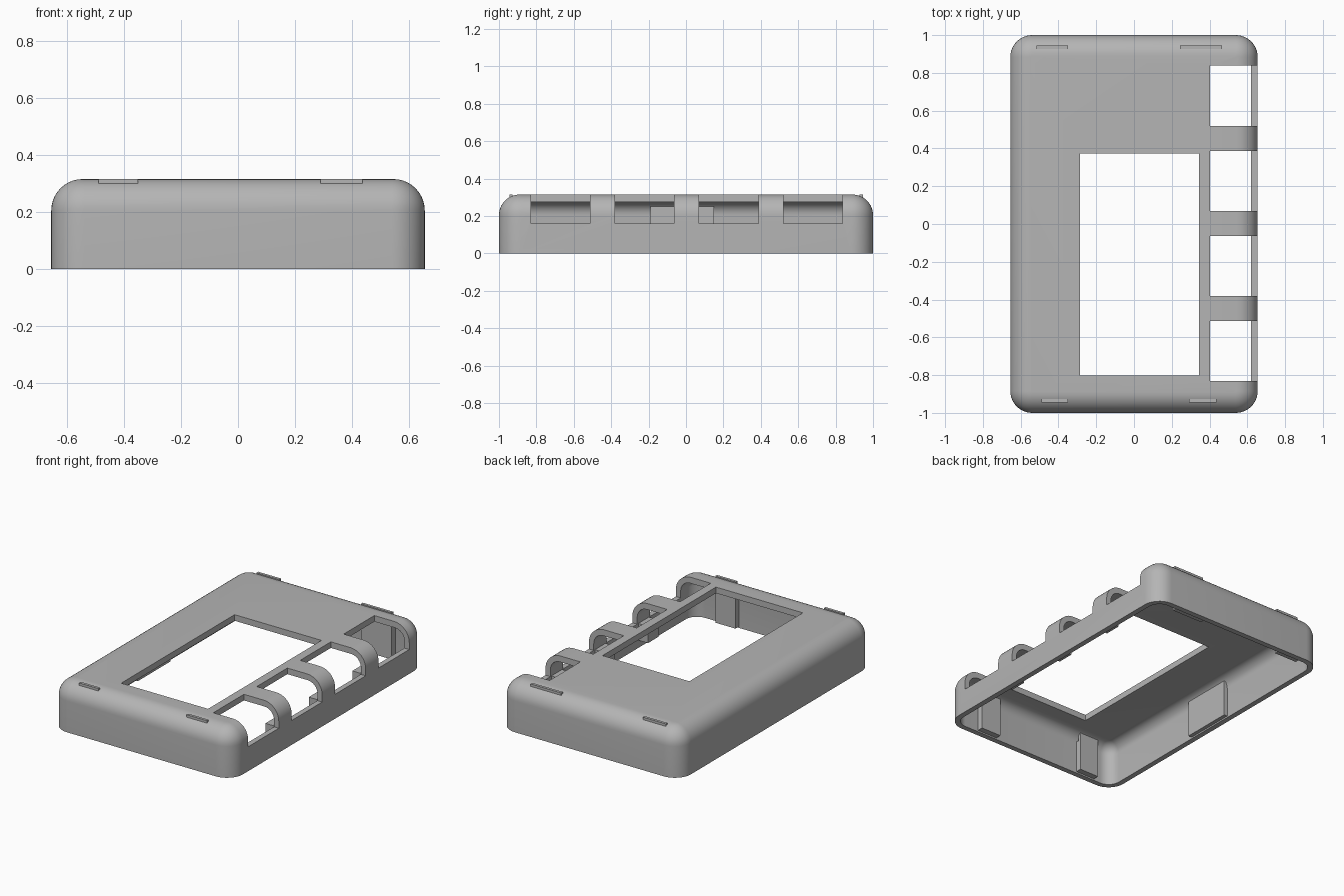
import bpy, bmesh
from math import sin, cos, pi
from mathutils import Matrix, Vector

cube = bpy.data.objects.get("Cube")
if cube:
    bpy.data.objects.remove(cube, do_unlink=True)

HALF_X, HALF_Y, TOP = 0.655, 1.0, 0.315
CORNER, WALL = 0.116, 0.035
SHOULDER = 0.205

grey = bpy.data.materials.new("plain_grey")
grey.use_nodes = True
grey.diffuse_color = (0.46, 0.46, 0.46, 1)
grey.node_tree.nodes["Principled BSDF"].inputs["Base Color"].default_value = grey.diffuse_color


def add_object(name, bm):
    bmesh.ops.recalc_face_normals(bm, faces=bm.faces)
    mesh = bpy.data.meshes.new(name)
    bm.to_mesh(mesh)
    bm.free()
    mesh.materials.append(grey)
    obj = bpy.data.objects.new(name, mesh)
    bpy.context.collection.objects.link(obj)
    return obj


def add_box(bm, xs, ys, zs):
    low, high = (Vector(p) for p in zip(xs, ys, zs))
    matrix = Matrix.Translation((low + high) / 2) @ Matrix.Diagonal((*(high - low), 1))
    bmesh.ops.create_cube(bm, size=1, matrix=matrix)


def boxes(name, items):
    bm = bmesh.new()
    for item in items:
        add_box(bm, *item)
    return add_object(name, bm)


def rounded_ring(bm, inset, z, steps=10):
    """Rounded rectangle, inset from the outer outline."""
    r = CORNER - inset
    ring = []
    for quarter, (sx, sy) in enumerate(((1, 1), (-1, 1), (-1, -1), (1, -1))):
        for i in range(steps + 1):
            a = (quarter + i / steps) * pi / 2
            ring.append(bm.verts.new((sx * (HALF_X - CORNER) + r * cos(a),
                                      sy * (HALF_Y - CORNER) + r * sin(a), z)))
    return ring


def fillet(start, radius, steps):
    """Quarter-round section from the wall up to the flat top."""
    return [(start + radius * (1 - cos(i / steps * pi / 2)),
             SHOULDER + radius * sin(i / steps * pi / 2)) for i in range(steps + 1)]


# Shell: one section swept round the outline, outside down and inside up
section = fillet(0, TOP - SHOULDER, 10)[::-1] + [(0, 0), (WALL, 0)] + fillet(WALL, 0.07, 8)
bm = bmesh.new()
rings = [rounded_ring(bm, inset, z) for inset, z in section]
for a, b in zip(rings, rings[1:]):
    for i in range(len(a)):
        j = (i + 1) % len(a)
        bm.faces.new((a[i], a[j], b[j], b[i]))
bm.faces.new(rings[0])
bm.faces.new(rings[-1])
shell = add_object("shell", bm)

# Screen window and four side slots
slots = [(0.52, 0.838), (0.07, 0.387), (-0.38, -0.063), (-0.83, -0.513)]
openings = [((-0.285, 0.345), (-0.803, 0.372), (0.1, 0.5))]
openings += [((0.402, 0.8), span, (0.16, 0.5)) for span in slots]
cutter = boxes("opening_cutter", openings)
cutter.hide_render = True
mod = shell.modifiers.new("openings", 'BOOLEAN')
mod.operation = 'DIFFERENCE'
mod.solver = 'EXACT'
mod.object = cutter
bpy.ops.object.select_all(action='DESELECT')
bpy.context.view_layer.objects.active = shell
shell.select_set(True)
bpy.ops.object.modifier_apply(modifier=mod.name)
bpy.data.objects.remove(cutter, do_unlink=True)
bpy.ops.object.shade_smooth_by_angle(angle=pi / 6)

# End clips: thin tabs through the rounded edge, thicker ribs against the inner wall
for name, side, spans in (("front_clips", -1, [(-0.49, -0.35), (0.29, 0.437)]),
                          ("back_clips", 1, [(-0.515, -0.35), (0.243, 0.465)])):
    parts = []
    for span in spans:
        parts.append((span, sorted((side * 0.927, side * 0.945)), (0.2, TOP + 0.001)))
        parts.append((span, sorted((side * 0.94, side * 0.97)), (0.01, 0.22)))
        parts.append((span, sorted((side * 0.927, side * 0.94)), (0.01, 0.2)))
    boxes(name, parts)

# Raised pad inside the plain long wall
boxes("wall_pad", [((-0.63, -0.595), (-0.19, 0.15), (0.01, 0.25))])

# Small blocks inside the slotted wall, one beneath each rib
boxes("rib_blocks", [((0.55, 0.63), (y - 0.055, y + 0.055), (0.05, 0.16))
                     for y in (-0.447, 0.003, 0.453)])
